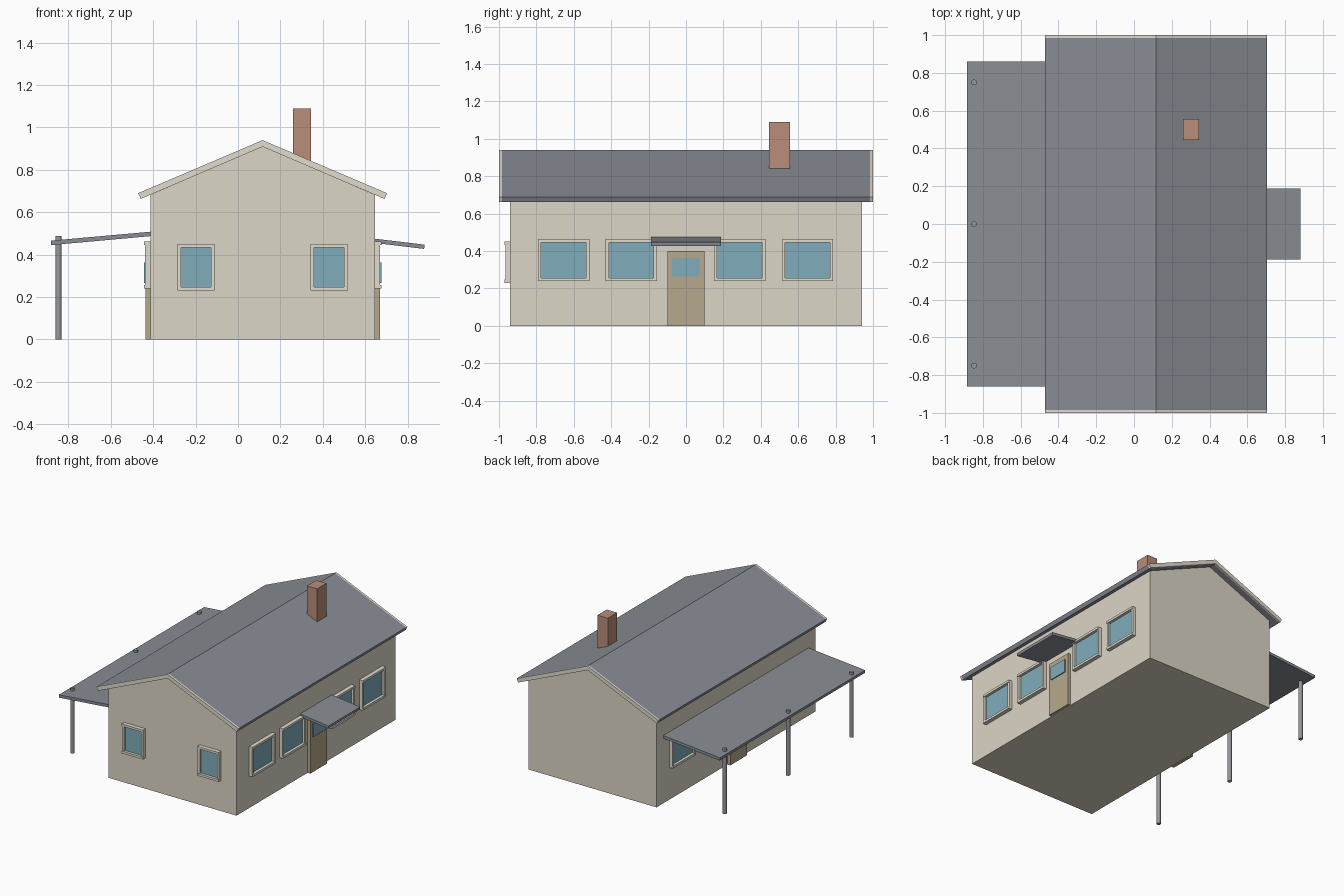
import bpy, bmesh

if "Cube" in bpy.data.objects:
    bpy.data.objects.remove(bpy.data.objects["Cube"])

def mat(name, r, g, b):
    m = bpy.data.materials.new(name)
    m.diffuse_color = (r, g, b, 1)
    m.use_nodes = True
    m.node_tree.nodes["Principled BSDF"].inputs["Base Color"].default_value = m.diffuse_color
    return m

WALL = mat("plaster", 0.72, 0.67, 0.57)
TRIM = mat("cream_trim", 0.76, 0.72, 0.63)
ROOF = mat("roof_grey", 0.25, 0.27, 0.30)
GLASS = mat("glass", 0.22, 0.42, 0.50)
DOOR = mat("door_wood", 0.47, 0.40, 0.27)
BRICK = mat("brick", 0.48, 0.27, 0.19)
METAL = mat("post_metal", 0.30, 0.31, 0.33)

def finish(bm, name, m):
    bmesh.ops.recalc_face_normals(bm, faces=bm.faces)
    me = bpy.data.meshes.new(name)
    bm.to_mesh(me)
    bm.free()
    me.materials.append(m)
    ob = bpy.data.objects.new(name, me)
    bpy.context.collection.objects.link(ob)
    return ob

def prism(name, profile, y0, y1, m):
    """Extrude an xz profile along y."""
    bm = bmesh.new()
    f = bm.faces.new([bm.verts.new((x, y0, z)) for x, z in profile])
    ext = bmesh.ops.extrude_face_region(bm, geom=[f])["geom"]
    bmesh.ops.translate(bm, vec=(0, y1 - y0, 0),
                        verts=[v for v in ext if isinstance(v, bmesh.types.BMVert)])
    return finish(bm, name, m)

def boxes(name, spans, m):
    """One object from several boxes given as pairs of opposite corners."""
    bm = bmesh.new()
    for a, b in spans:
        vs = bmesh.ops.create_cube(bm, size=1)["verts"]
        for v in vs:
            v.co = [(a[i] + b[i]) / 2 + v.co[i] * (b[i] - a[i]) for i in range(3)]
    return finish(bm, name, m)

CX = 0.116           # ridge line
HALF = 0.53          # half width of the walls
WX0, WX1, WY = CX - HALF, CX + HALF, 0.94

# Walls with gables
prism("walls", [(WX0, 0), (WX1, 0), (WX1, 0.682), (CX, 0.91), (WX0, 0.682)], -WY, WY, WALL)

# Gable roof with cream boards at both ends
roof = [(CX - 0.587, 0.69), (CX, 0.94), (CX + 0.587, 0.69),
        (CX + 0.575, 0.663), (CX, 0.909), (CX - 0.575, 0.663)]
prism("roof", roof, -0.985, 0.985, ROOF)
for s, n in ((-1, "front"), (1, "back")):
    prism(n + "_bargeboard", roof, s * 0.985, s * 1.0, TRIM)

# Chimney
boxes("chimney", [((0.26, 0.445, 0.78), (0.345, 0.555, 1.09))], BRICK)

# Veranda roof, posts and door canopy
prism("veranda_roof", [(WX0, 0.508), (-0.883, 0.466), (-0.881, 0.445), (WX0, 0.487)],
      -0.86, 0.86, ROOF)
prism("door_canopy", [(WX1, 0.475), (0.881, 0.447), (0.878, 0.427), (WX1, 0.455)],
      -0.188, 0.188, ROOF)
for i, y in enumerate((-0.75, 0, 0.75)):
    bpy.ops.mesh.primitive_cylinder_add(vertices=16, radius=0.015, depth=0.487,
                                        location=(-0.847, y, 0.2435))
    post = bpy.context.object
    post.name = f"veranda_post_{i + 1}"
    post.data.materials.append(METAL)
    bpy.ops.object.shade_smooth_by_angle()

def side(s):
    """Mapping from (along, out, up) to world for a long side, s = +1 right, -1 left."""
    wall = WX1 if s > 0 else WX0
    return lambda u, d, z: (wall + s * d, u, z)

def front(u, d, z):
    return (u, -WY - d, z)

def window(name, put, u0, u1, z0, z1, t=0.017):
    def span(a0, a1, b0, b1, d):
        return put(a0, -0.01, b0), put(a1, d, b1)
    boxes(name + "_frame", [span(u0, u1, z0, z0 + t, 0.03), span(u0, u1, z1 - t, z1, 0.03),
                            span(u0, u0 + t, z0 + t, z1 - t, 0.025),
                            span(u1 - t, u1, z0 + t, z1 - t, 0.025)], TRIM)
    boxes(name + "_glass", [span(u0 + t, u1 - t, z0 + t, z1 - t, 0.01)], GLASS)

# Front windows
for i, u in enumerate((-0.198, 0.43)):
    window(f"front_window_{i + 1}", front, u - 0.088, u + 0.088, 0.23, 0.45)

# Long sides: four windows and a glazed door each
for s, n in ((1, "right"), (-1, "left")):
    put = side(s)
    for i, u in enumerate((-0.654, -0.293, 0.287, 0.65)):
        window(f"{n}_window_{i + 1}", put, u - 0.137, u + 0.137, 0.24, 0.463)
    boxes(n + "_door", [(put(-0.1, -0.01, 0), put(0.1, 0.023, 0.4))], DOOR)
    boxes(n + "_door_glass", [(put(-0.074, 0.01, 0.265), put(0.072, 0.03, 0.363))], GLASS)

# Mirrored mappings can flip boxes, so make all normals face outward
for ob in bpy.context.collection.objects:
    bm = bmesh.new()
    bm.from_mesh(ob.data)
    bmesh.ops.recalc_face_normals(bm, faces=bm.faces)
    bm.to_mesh(ob.data)
    bm.free()
